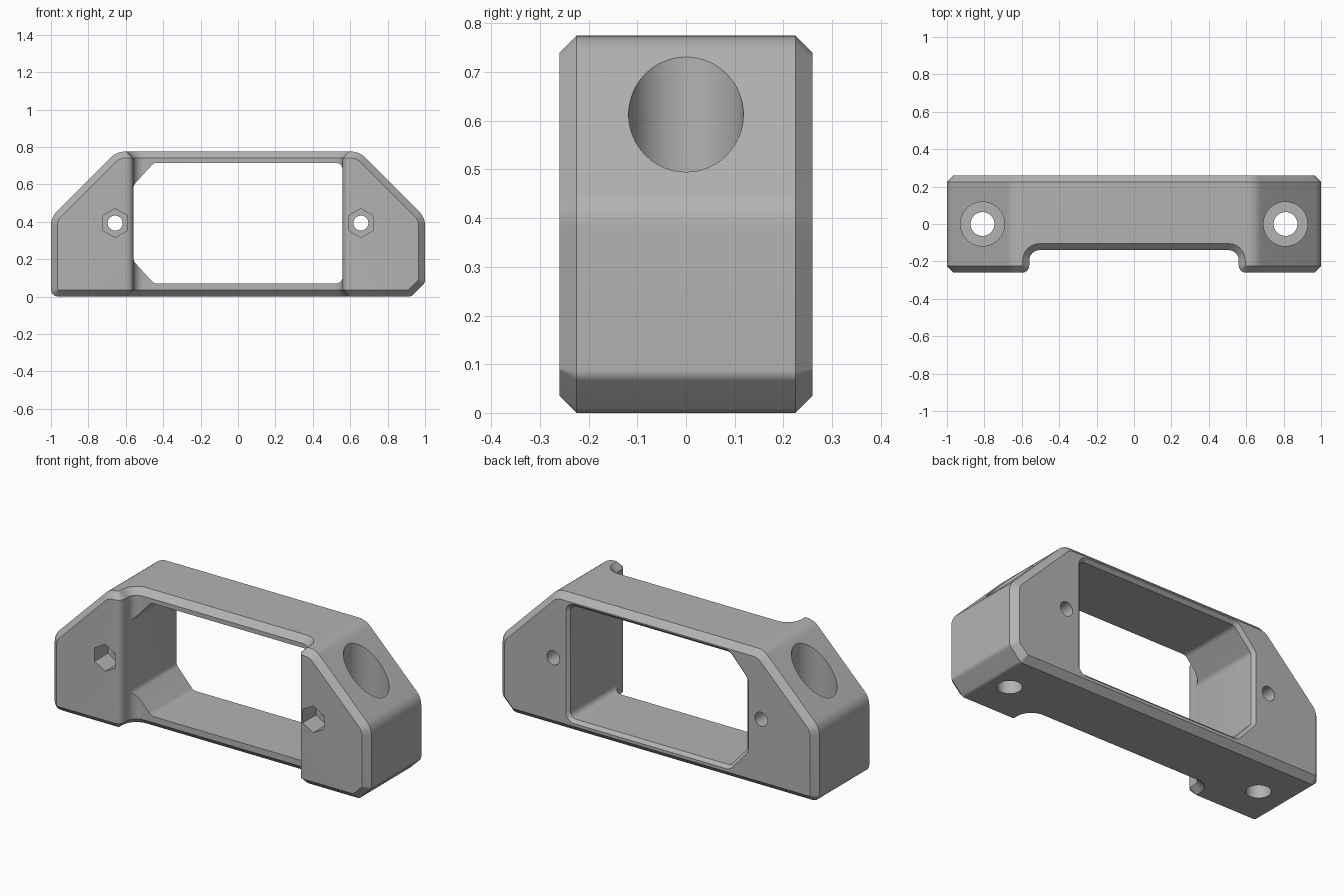
import bpy, bmesh, math
from mathutils import Vector, Matrix

cube = bpy.data.objects.get("Cube")
if cube:
    bpy.data.objects.remove(cube, do_unlink=True)

WIDTH_HALF, DEPTH_HALF, HEIGHT, CHAMFER = 1.0, 0.26, 0.775, 0.035

grey = bpy.data.materials.new("plain grey")
grey.use_nodes = True
grey.diffuse_color = (0.45, 0.45, 0.45, 1)
grey.node_tree.nodes["Principled BSDF"].inputs["Base Color"].default_value = grey.diffuse_color


def outline(corners, grow=0.0, steps=10):
    """Counter-clockwise (x, y, radius) corners, offset outward and filleted."""
    n, result = len(corners), []
    pts = [Vector(c[:2]) for c in corners]
    for i, p in enumerate(pts):
        a = (p - pts[i - 1]).normalized()
        b = (pts[(i + 1) % n] - p).normalized()
        na, nb = Vector((a.y, -a.x)), Vector((b.y, -b.x))
        p = p + (na + nb) * grow / (1 + na.dot(nb))
        turn = a.x * b.y - a.y * b.x
        side = 1 if turn > 0 else -1
        if corners[i][2] == 0:
            result.append(p)
            continue
        r = max(corners[i][2] + side * grow, 0.002)
        angle = math.atan2(turn, a.dot(b))
        centre = p - a * r * math.tan(abs(angle) / 2) - na * r * side
        for k in range(steps + 1):
            result.append(centre + Matrix.Rotation(angle * k / steps, 2) @ (na * r * side))
    return result


def loft(name, corners, levels, upright=False):
    """Stack offset outlines along z, or along y when upright."""
    bm = bmesh.new()
    rings = []
    for h, grow in levels:
        rings.append([bm.verts.new((p.x, h, p.y) if upright else (p.x, p.y, h))
                      for p in outline(corners, grow)])
    for lo, hi in zip(rings, rings[1:]):
        for i in range(len(lo)):
            j = (i + 1) % len(lo)
            bm.faces.new((lo[i], lo[j], hi[j], hi[i]))
    bm.faces.new(rings[0])
    bm.faces.new(rings[-1])
    bmesh.ops.recalc_face_normals(bm, faces=bm.faces)
    mesh = bpy.data.meshes.new(name)
    bm.to_mesh(mesh)
    bm.free()
    obj = bpy.data.objects.new(name, mesh)
    bpy.context.collection.objects.link(obj)
    return obj


def prism(x, y, radius, sides):
    """Corners of a regular polygon with one corner pointing up."""
    return [(x - radius * math.sin(math.tau * k / sides),
             y + radius * math.cos(math.tau * k / sides), 0) for k in range(sides)]


# Bracket body: sloped shoulders, chamfered front and back rims
body = loft("bracket_body", [
    (-1, 0, 0.04), (0.925, 0, 0.03), (1, 0.075, 0.03), (1, 0.423, 0.1),
    (0.648, HEIGHT, 0.1), (-0.648, HEIGHT, 0.1), (-1, 0.423, 0.1)],
    [(-DEPTH_HALF, -CHAMFER), (-DEPTH_HALF + CHAMFER, 0),
     (DEPTH_HALF - CHAMFER, 0), (DEPTH_HALF, -CHAMFER)], upright=True)
body.data.materials.append(grey)

cutters = []

# Front recess, flared at top and bottom so its rim is chamfered
lip = -DEPTH_HALF - 0.001
right_half = [(0.75, -0.5, 0), (0.75, lip, 0), (0.56, lip, 0.04), (0.56, -0.14, 0.055)]
left_half = [(-x, y, r) for x, y, r in reversed(right_half)]
flare = CHAMFER + 0.004
cutters.append(loft("recess_cutter", right_half + left_half, [
    (-0.004, flare), (CHAMFER, 0), (HEIGHT - CHAMFER, 0), (HEIGHT + 0.004, flare)]))

# Through window with two cut corners and a chamfered back rim
cutters.append(loft("window_cutter", [
    (-0.45, 0.07, 0.04), (0.559, 0.07, 0.035), (0.559, 0.715, 0.035),
    (-0.45, 0.715, 0.04), (-0.559, 0.595, 0.04), (-0.559, 0.19, 0.04)],
    [(-0.4, 0), (DEPTH_HALF - 0.018, 0), (DEPTH_HALF + 0.012, 0.03)], upright=True))

# Vertical counterbored screw holes, and cross bolts with hexagonal nut pockets
for s in (-1, 1):
    cutters.append(loft("counterbore_cutter", prism(s * 0.81, 0, 0.118, 64), [(0.2, 0), (1, 0)]))
    cutters.append(loft("screw_hole_cutter", prism(s * 0.81, 0, 0.064, 48), [(-0.1, 0), (0.5, 0)]))
    cutters.append(loft("nut_pocket_cutter", prism(s * 0.657, 0.393, 0.077, 6),
                        [(-0.4, 0), (-0.14, 0)], upright=True))
    cutters.append(loft("bolt_hole_cutter", prism(s * 0.657, 0.393, 0.04, 32),
                        [(-0.3, 0), (0.4, 0)], upright=True))

# Apply the cuts, then drop the cutters
bpy.context.view_layer.objects.active = body
for cutter in cutters:
    mod = body.modifiers.new(cutter.name, "BOOLEAN")
    mod.operation, mod.solver, mod.object = "DIFFERENCE", "EXACT", cutter
    bpy.ops.object.modifier_apply(modifier=mod.name)
    bpy.data.objects.remove(cutter, do_unlink=True)

bpy.ops.object.select_all(action="DESELECT")
body.select_set(True)
bpy.ops.object.shade_smooth_by_angle(angle=math.radians(25))
